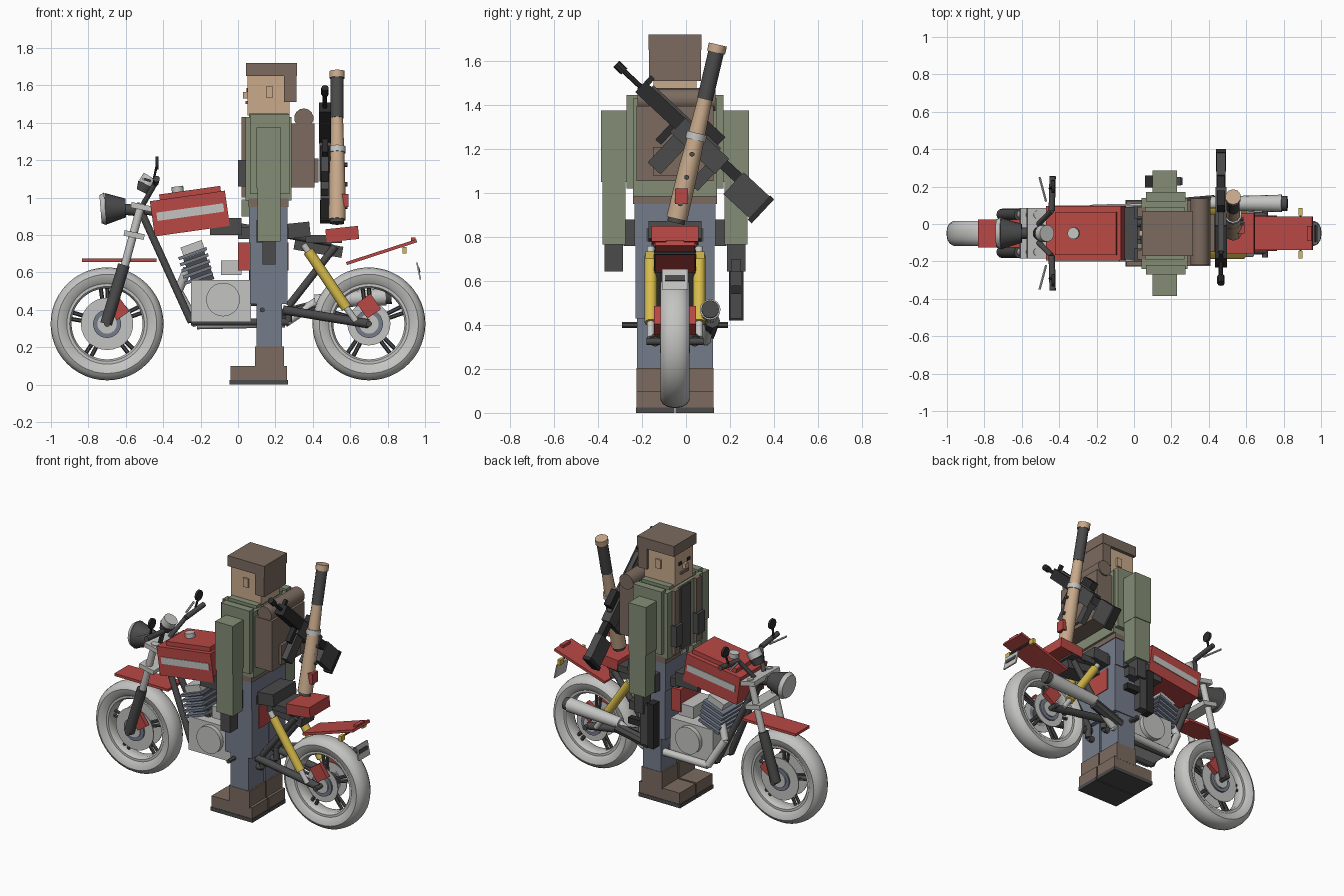
import bpy, bmesh
from math import radians, cos, sin, pi
from mathutils import Matrix, Vector

if bpy.data.objects.get("Cube"):
    bpy.data.objects.remove(bpy.data.objects["Cube"])


def material(name, red, green_part, blue):
    mat = bpy.data.materials.new(name)
    mat.use_nodes = True
    color = (red, green_part, blue, 1)
    mat.diffuse_color = color
    mat.node_tree.nodes["Principled BSDF"].inputs["Base Color"].default_value = color
    return mat


red = material("paint red", .48, .065, .058)
brown = material("leather brown", .2, .147, .115)
green = material("jacket green", .23, .27, .18)
denim = material("denim blue", .175, .2, .26)
silver = material("light grey", .55, .55, .54)
tan = material("skin tan", .58, .4, .26)
yellow = material("spring yellow", .68, .5, .07)
dark = material("dark grey", .07, .07, .072)
black = material("black", .025, .025, .027)

# Everything is symmetric about the centre plane of the bike
BIKE = Matrix.Translation((0, -.05, 0))
SIDES = ((-1, "near"), (1, "far"))


def finish(bm, name, color, smooth=False):
    bmesh.ops.recalc_face_normals(bm, faces=bm.faces)
    mesh = bpy.data.meshes.new(name)
    bm.to_mesh(mesh)
    bm.free()
    mesh.materials.append(color)
    if smooth:
        mesh.shade_smooth()
        mesh.set_sharp_from_angle(angle=radians(40))
    obj = bpy.data.objects.new(name, mesh)
    bpy.context.collection.objects.link(obj)
    return obj


def box(name, color, x, z, w, y=0, tilt=0, frame=BIKE):
    """Box spanning x and z, of width w about y, rising by tilt to the rear."""
    bm = bmesh.new()
    middle = Vector((sum(x) / 2, y, sum(z) / 2))
    size = Matrix.Diagonal((x[1] - x[0], w, z[1] - z[0], 1))
    turn = Matrix.Rotation(radians(-tilt), 4, 'Y')
    bmesh.ops.create_cube(bm, size=1, matrix=frame @ Matrix.Translation(middle) @ turn @ size)
    return finish(bm, name, color)


def rod(name, color, start, end, r, r_end=None, sides=12, frame=BIKE):
    """Round or faceted bar between two points."""
    bm = bmesh.new()
    start, end = Vector(start), Vector(end)
    along = end - start
    turn = along.to_track_quat('Z', 'Y').to_matrix().to_4x4()
    bmesh.ops.create_cone(bm, cap_ends=True, segments=sides, radius1=r,
                          radius2=r if r_end is None else r_end, depth=along.length,
                          matrix=frame @ Matrix.Translation((start + end) / 2) @ turn)
    return finish(bm, name, color, sides > 9)


def path(name, color, points, r):
    for i, (start, end) in enumerate(zip(points, points[1:])):
        rod(f"{name}_{i}", color, start, end, r)


def ring(name, color, x, z, half, steps=48):
    """Revolve a mirrored (radius, offset) profile about the axle."""
    profile = half + [(r, -y) for r, y in reversed(half)]
    bm = bmesh.new()
    loops = []
    for i in range(steps):
        a = 2 * pi * i / steps
        loops.append([bm.verts.new(BIKE @ Vector((x + r * cos(a), y, z + r * sin(a))))
                      for r, y in profile])
    n = len(profile)
    for i in range(steps):
        here, there = loops[i], loops[(i + 1) % steps]
        for j in range(n):
            k = (j + 1) % n
            bm.faces.new((here[j], here[k], there[k], there[j]))
    return finish(bm, name, color, True)


# Wheels with tyre, rim, hub, brake disc and paired spokes
AXLE = .325
for x, label, disc in ((-.7, "leading", .14), (.7, "trailing", .115)):
    ring(label + "_tyre", silver, x, AXLE,
         [(.215, .045), (.235, .06), (.265, .067), (.285, .055), (.298, .034), (.302, .01)])
    ring(label + "_rim", silver, x, AXLE, [(.19, .03), (.2, .045), (.225, .045)])
    rod(label + "_hub", dark, (x, -.06, AXLE), (x, .06, AXLE), .05, sides=20)
    rod(label + "_axle", dark, (x, -.13, AXLE), (x, .13, AXLE), .016)
    for s, side in SIDES:
        for part, color, r, y in (("brake_disc", silver, disc, .05), ("disc_ring", denim, .075, .06),
                                  ("hub_cap", silver, .052, .068)):
            rod(f"{label}_{part}_{side}", color, (x, s * .044, AXLE), (x, s * y, AXLE), r, sides=28)
        box(f"{label}_caliper_{side}", red, (x - .045, x + .045) if x > 0 else (x + .02, x + .1),
            (.37, .47) if x > 0 else (.36, .45), .03, s * .08, 35)
        x_shift = -.04 if x > 0 else .0
    for i in range(5):
        a = 2 * pi * i / 5 + .4
        for d in (-.09, .09):
            rod(f"{label}_spoke", dark, (x + .05 * cos(a + d * 2), 0, AXLE + .05 * sin(a + d * 2)),
                (x + .2 * cos(a + d), 0, AXLE + .2 * sin(a + d)), .011, sides=6)

# Fork, clamps, lamp and handlebar
for s, side in SIDES:
    rod("fork_slider_" + side, dark, (-.705, s * .1, AXLE), (-.61, s * .1, .64), .032)
    rod("fork_tube_" + side, silver, (-.61, s * .1, .62), (-.515, s * .1, .97), .022)
    rod("bar_riser_" + side, dark, (-.51, s * .05, .96), (-.44, s * .12, 1.08), .014)
    rod("bar_grip_" + side, dark, (-.44, s * .12, 1.08), (-.435, s * .305, 1.1), .017)
    rod("brake_lever_" + side, silver, (-.47, s * .17, 1.09), (-.505, s * .3, 1.1), .007, sides=6)
    rod("mirror_stem_" + side, black, (-.45, s * .24, 1.1), (-.435, s * .25, 1.17), .007, sides=6)
    rod("mirror_" + side, black, (-.44, s * .25, 1.185), (-.425, s * .25, 1.185), .034, sides=16)
for z, label in ((.8, "lower"), (.95, "upper")):
    box(label + "_fork_clamp", silver, (z / 4 - .81, z / 4 - .7), (z - .015, z + .015), .27, tilt=-12)
rod("headlamp_shell", dark, (-.71, 0, .94), (-.6, 0, .945), .085, .05, 20)
rod("headlamp_lens", silver, (-.735, 0, .938), (-.71, 0, .94), .075, .088, 20)
rod("headlamp_bracket", dark, (-.63, 0, .94), (-.53, 0, .93), .03)
rod("speedometer", silver, (-.49, 0, 1.07), (-.465, 0, 1.11), .045, sides=16)
rod("speedometer_cup", dark, (-.51, 0, 1.03), (-.49, 0, 1.07), .035, .048, 16)
box("leading_fender", red, (-.835, -.435), (.657, .674), .15)

# Tank, seat, side panels and tail
box("tank", red, (-.46, -.055), (.82, 1.01), .29, tilt=8)
box("tank_lid", red, (-.42, -.09), (.985, 1.04), .23, tilt=8)
box("tank_stripe", silver, (-.435, -.075), (.9, .945), .3, tilt=8)
rod("fuel_cap", silver, (-.32, 0, 1.02), (-.325, 0, 1.06), .032, sides=10)
box("seat_nose", dark, (-.15, .02), (.8, .89), .28)
box("seat_middle", dark, (0, .27), (.78, .84), .26)
box("seat_back", dark, (.25, .385), (.785, .865), .24, tilt=6)
box("seat_base", dark, (.36, .555), (.757, .8), .2)
box("tail_cowl", red, (.47, .645), (.77, .84), .215, tilt=6)
box("side_panel", red, (0, .27), (.61, .76), .22)
box("inner_fender", dark, (.3, .56), (.7, .76), .14, tilt=-10)
box("trailing_fender", red, (.57, .965), (.7, .717), .18, tilt=18)
box("tail_lamp", red, (.925, .95), (.762, .787), .08)
box("number_plate", silver, (.962, .97), (.56, .655), .12, tilt=12)
box("plate_mark", dark, (.961, .973), (.6, .625), .09, tilt=12)
for s, side in SIDES:
    box("indicator_" + side, yellow, (.88, .9), (.7, .735), .04, s * .115)
rod("indicator_bar", dark, (.89, -.1, .725), (.89, .1, .725), .007, sides=6)

# Tubular frame, shocks, swing arms and foot pegs
for s, side in SIDES:
    y = s * .075
    path("frame_tube_" + side, dark,
         [(-.52, s * .02, .93), (-.25, y, .335), (.27, y, .335), (.27, y, .42), (.52, y, .74)], .02)
    rod("top_tube_" + side, dark, (-.5, s * .03, .93), (.5, y, .76), .02)
    rod("swing_arm_" + side, dark, (.24, s * .09, .4), (.7, s * .09, AXLE), .024)
    rod("shock_mount_" + side, silver, (.35, s * .11, .75), (.39, s * .11, .69), .018)
    rod("shock_spring_" + side, yellow, (.375, s * .11, .715), (.58, s * .11, .41), .028)
    rod("shock_foot_" + side, silver, (.58, s * .11, .41), (.63, s * .11, .34), .017)
    rod("foot_peg_" + side, dark, (.13, s * .1, .4), (.13, s * .24, .4), .014, sides=6)

# Engine with finned cylinder and exhaust
box("engine_block", silver, (-.25, .07), (.335, .56), .24)
rod("engine_cover", silver, (-.08, -.15, .455), (-.08, .15, .455), .09, sides=24)
box("air_box", silver, (-.09, .02), (.585, .665), .2)
box("cylinder_core", dark, (-.27, -.15), (.54, .7), .13, tilt=20)
for i in range(5):
    shift = .008 * i
    box("cylinder_fin", denim, (-.29 - shift, -.13 - shift), (.56 + .033 * i, .577 + .033 * i), .22, tilt=20)
box("cylinder_head", silver, (-.3, -.18), (.69, .755), .17, tilt=20)
path("exhaust_pipe", silver,
     [(-.27, .06, .62), (-.32, .09, .5), (-.22, .13, .32), (.25, .14, .33), (.43, .16, .45)], .024)
rod("muffler", silver, (.41, .16, .445), (.79, .16, .47), .036, .047, 16)
rod("muffler_tip", dark, (.79, .16, .47), (.82, .16, .472), .04, sides=16)
rod("heat_shield", dark, (.2, .15, .36), (.43, .17, .42), .035, sides=8)

# Legs and boots
for s, side in SIDES:
    y = s * .09
    box("thigh_" + side, denim, (.065, .265), (.43, .86), .178, y)
    box("shin_" + side, denim, (.1, .235), (.19, .45), .165, y)
    box("boot_shaft_" + side, brown, (.09, .245), (.09, .205), .17, y)
    box("boot_foot_" + side, brown, (-.04, .262), (.024, .1), .168, y)
    box("boot_sole_" + side, dark, (-.045, .266), (0, .025), .174, y)
    # Arms and gloves
    box("upper_arm_" + side, green, (.1, .23), (1.05, 1.375), .115, s * .278)
    box("lower_arm_" + side, green, (.105, .228), (.765, 1.06), .105, s * .278)
    box("glove_" + side, dark, (.13, .2), (.642, .77), .085, s * .278)
    # Straps and pouches on the chest
    box("strap_" + side, brown, (.018, .06), (1.0, 1.43), .05, s * .115)
    box("chest_pouch_" + side, dark, (.0, .045), (1.06, 1.2), .07, s * .115)
    box("shoulder_" + side, green, (.065, .275), (1.02, 1.445), .05, s * .195)
    box("hip_pouch_" + side, dark, (.1, .2), (.76, .88), .06, s * .205)
    box("eye_" + side, black, (.045, .051), (1.565, 1.585), .03, s * .045)
    box("ear_" + side, tan, (.15, .186), (1.535, 1.595), .02, s * .1)

# Torso, belt and head
box("hips", denim, (.06, .265), (.76, .965), .37)
box("belt", brown, (.055, .27), (.95, .995), .38)
box("belt_buckle", silver, (.047, .055), (.955, .99), .05)
box("belt_pouch", green, (.02, .06), (.9, .99), .09, -.1)
box("jacket", green, (.04, .285), (.985, 1.43), .38)
box("shirt", dark, (.034, .042), (1.0, 1.42), .1)
box("collar", green, (.06, .27), (1.42, 1.45), .28)
box("head", tan, (.05, .275), (1.44, 1.67), .195)
box("nose", tan, (.028, .052), (1.53, 1.565), .028)
box("moustache", brown, (.04, .05), (1.5, 1.517), .08)
box("hair_top", brown, (.042, .315), (1.65, 1.72), .24)
box("hair_back", brown, (.245, .312), (1.51, 1.655), .236)

# Backpack with pocket and bedroll
box("backpack", brown, (.285, .41), (1.055, 1.395), .35)
box("backpack_pocket", brown, (.4, .43), (1.08, 1.21), .2)
rod("bedroll", brown, (.352, -.17, 1.425), (.352, .185, 1.425), .052, sides=14)

# Launcher tube slung on the back
low, high = Vector((.53, .005, .87)), Vector((.53, .195, 1.675))
for name, color, a, b, r, r_end in (
        ("base", dark, -.008, .02, .04, .04), ("body", tan, .015, .32, .048, .045),
        ("neck", tan, .32, .7, .044, .033), ("band", silver, .46, .5, .047, .047),
        ("grip_sleeve", dark, .69, .96, .036, .036), ("cap", tan, .955, 1, .042, .042)):
    rod("launcher_" + name, color, low.lerp(high, a), low.lerp(high, b), r, r_end, 10)
box("launcher_tag", red, (.55, .59), (.95, 1.02), .06, .03)
for t in (.1, .25, .38):
    peg = low.lerp(high, t)
    rod("launcher_peg", dark, peg, peg + Vector((.055, 0, 0)), .012, sides=6)

# Rifle, laid out along its own length and then turned across the back
sling = Matrix.Translation((.465, -.31, 1.58)) @ Matrix.Rotation(radians(-43), 4, 'X') \
    @ Matrix.Rotation(radians(90), 4, 'Z')
rod("rifle_barrel", black, (0, 0, 0), (.17, 0, 0), .012, sides=8, frame=sling)
rod("rifle_muzzle", black, (-.01, 0, 0), (.04, 0, 0), .02, sides=8, frame=sling)
for name, color, u, v, w in (
        ("handguard", black, (.14, .39), (-.035, .033), .065), ("rail", dark, (.18, .6), (.03, .045), .03),
        ("front_sight", black, (.14, .165), (.03, .07), .02), ("foregrip", black, (.355, .39), (-.13, -.03), .03),
        ("receiver", dark, (.38, .66), (-.06, .035), .06), ("magazine", dark, (.4, .48), (-.23, -.05), .04),
        ("scope", black, (.47, .58), (.045, .095), .045), ("handle", dark, (.6, .655), (-.17, -.05), .04),
        ("buffer", black, (.65, .77), (-.025, .025), .04), ("stock", dark, (.75, .92), (-.1, .035), .05),
        ("butt_pad", black, (.91, .935), (-.11, .04), .055)):
    box("rifle_" + name, color, u, v, w, frame=sling)

# Sidearm held pointing down
box("sidearm_body", dark, (.1, .165), (.43, .7), .055, .278)
box("sidearm_grip", dark, (.14, .25), (.64, .7), .045, .278)
box("sidearm_barrel_cover", black, (.06, .11), (.42, .72), .065, .278)
box("sidearm_magazine", black, (.16, .26), (.54, .58), .04, .278)
